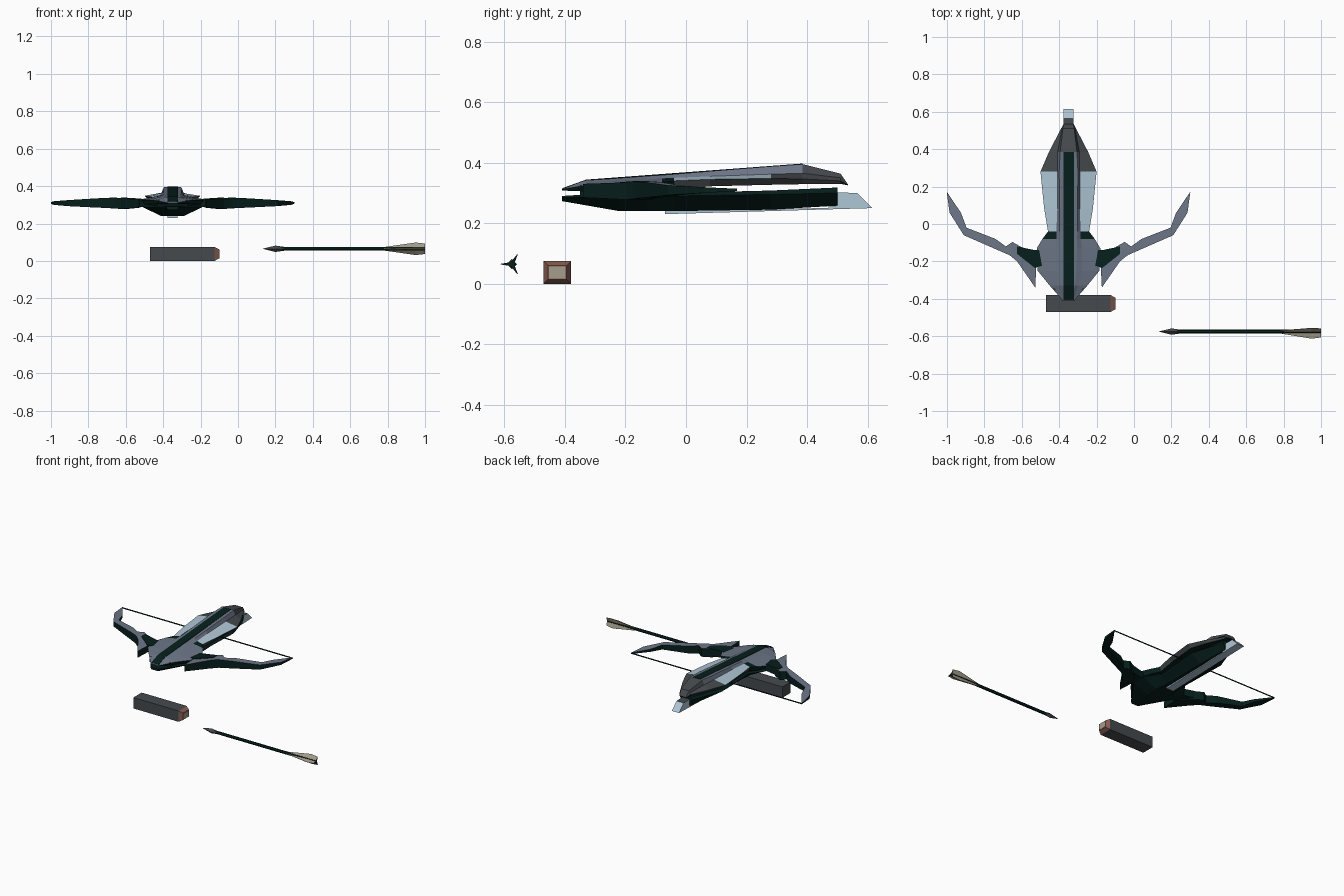
import bpy, bmesh, math
from mathutils import Vector

if "Cube" in bpy.data.objects:
    bpy.data.objects.remove(bpy.data.objects["Cube"])

CX = -0.35  # centre line of the crossbow


def material(name, r, g, b):
    m = bpy.data.materials.new(name)
    m.diffuse_color = (r, g, b, 1)
    m.use_nodes = True
    m.node_tree.nodes["Principled BSDF"].inputs["Base Color"].default_value = m.diffuse_color
    return m


MATS = [material("dark green", 0.002, 0.014, 0.012),
        material("slate", 0.150, 0.178, 0.240),
        material("light blue", 0.43, 0.57, 0.67),
        material("charcoal", 0.060, 0.068, 0.075),
        material("copper brown", 0.25, 0.114, 0.085),
        material("beige", 0.376, 0.337, 0.262)]
GREEN, SLATE, BLUE, COAL, COPPER, BEIGE = range(6)


def loft(name, rings, rule):
    """Skin closed rings, cap the ends, colour faces by rule(centre, normal)."""
    bm = bmesh.new()
    vs = [[bm.verts.new(p) for p in ring] for ring in rings]
    n = len(vs[0])
    for a, b in zip(vs, vs[1:]):
        for i in range(n):
            j = (i + 1) % n
            bm.faces.new((a[i], a[j], b[j], b[i]))
    bm.faces.new(vs[0])
    bm.faces.new(vs[-1])
    bmesh.ops.recalc_face_normals(bm, faces=bm.faces)
    bm.normal_update()
    me = bpy.data.meshes.new(name)
    for m in MATS:
        me.materials.append(m)
    for f in bm.faces:
        c = f.calc_center_median()
        f.material_index = rule(c, f.normal) if callable(rule) else rule
    bm.to_mesh(me)
    bm.free()
    ob = bpy.data.objects.new(name, me)
    bpy.context.collection.objects.link(ob)
    return ob


def body_rings(stations):
    """Each station: y, then (half width, z) pairs from top to bottom."""
    rings = []
    for y, *v in stations:
        half = list(zip(v[::2], v[1::2]))
        rings.append([(CX + x, y, z) for x, z in half] +
                     [(CX - x, y, z) for x, z in reversed(half)])
    return rings


def extrude_x(name, profile, x0, x1, rule):
    return loft(name, [[(x, y, z) for y, z in profile] for x in (x0, x1)], rule)


# Upper shell: slate, light blue side panels, charcoal rear and edges, dark waist
def shell_rule(c, n):
    off = abs(c.x - CX)
    if n.z < -0.1:
        return COAL if off > 0.05 and c.y > -0.05 else GREEN
    if c.y > 0.39 or (c.y > 0.29 and off > 0.07):
        return COAL
    if n.z < 0.25 and off > 0.08:
        return COAL
    if -0.08 < c.y < -0.03 and off > 0.08:
        return GREEN
    if 0 < c.y < 0.3 and off > 0.07:
        return BLUE
    return SLATE


loft("upper_shell", body_rings([
    (-.41, .02, .315, .025, .313, .03, .312, .025, .308),
    (-.33, .035, .342, .05, .335, .10, .325, .09, .305),
    (-.25, .04, .347, .07, .34, .165, .325, .15, .302),
    (-.13, .045, .356, .07, .345, .17, .33, .15, .302),
    (-.08, .046, .359, .065, .348, .14, .335, .13, .305),
    (-.04, .047, .362, .065, .350, .11, .34, .10, .31),
    (.08, .048, .372, .060, .355, .13, .345, .11, .322),
    (.28, .050, .388, .060, .362, .15, .348, .125, .327),
    (.385, .045, .395, .058, .365, .105, .346, .09, .329),
    (.51, .03, .364, .035, .35, .04, .34, .035, .33),
    (.535, .025, .328, .026, .327, .027, .326, .025, .325)]), shell_rule)

# Lower stock
loft("lower_stock", body_rings([
    (-.41, .03, .29, .032, .285, .025, .273),
    (-.22, .15, .302, .165, .29, .06, .24),
    (-.13, .15, .302, .165, .29, .06, .24),
    (-.04, .09, .30, .10, .29, .05, .24),
    (.28, .10, .308, .12, .295, .045, .245),
    (.50, .04, .318, .045, .30, .03, .258)]), GREEN)

# Core joining shell and stock at the front
extrude_x("front_core", [(-.35, .285), (-.35, .325), (-.05, .325), (-.05, .285)],
          CX - .08, CX + .08, GREEN)

# Bolt track: dark strip along the top
extrude_x("bolt_track", [(-.405, .317), (-.33, .344), (.385, .397),
                         (.385, .392), (-.33, .338), (-.405, .312)],
          CX - .028, CX + .028, GREEN)

# Light blue keel under the stock
extrude_x("under_keel", [(-.07, .23), (.615, .25), (.565, .30), (.48, .302), (.47, .25), (-.07, .245)],
          CX - .027, CX + .027, lambda c, n: COAL if n.z > 0.9 else BLUE)

# Limbs: front point, back point, z range; mirrored
LIMB = [(.178, -.34, .172, -.22, .285, .330),
        (.275, -.20, .24, -.13, .278, .335),
        (.305, -.175, .30, -.096, .280, .338),
        (.32, -.165, .335, -.12, .282, .338),
        (.40, -.13, .39, -.08, .285, .335),
        (.56, -.06, .545, -.02, .293, .325),
        (.636, .06, .575, .06, .300, .319),
        (.651, .168, .648, .168, .306, .314)]
for side, s in (("right", 1), ("left", -1)):
    rings = []
    for ax, ay, bx, by, z0, z1 in LIMB:
        rings.append([(CX + s * ax, ay, z0), (CX + s * bx, by, z0),
                      (CX + s * bx, by, z1), (CX + s * ax, ay, z1)])
    loft(side + "_limb", rings, lambda c, n: SLATE if n.z > 0.5 else GREEN)
    # Dark clamp wedge between limb and body, narrowing outwards
    loft(side + "_limb_clamp", [
        [(CX + s * x, y0, .288), (CX + s * x, y1, .288), (CX + s * x, y1, z), (CX + s * x, y0, z)]
        for x, y0, y1, z in ((.10, -.21, -.14, .325), (.18, -.235, -.14, .334), (.275, -.16, -.12, .340))],
        GREEN)

# Bow string: flat thin band
extrude_x("bow_string", [(.165, .306), (.165, .314), (.167, .314), (.167, .306)],
          CX - .649, CX + .649, GREEN)

# Loose bolt
BY, BZ = -.575, .065


def round_x(name, pairs, sides, rule):
    loft(name, [[(x, BY + r * math.cos(math.tau * i / sides), BZ + r * math.sin(math.tau * i / sides))
                 for i in range(sides)] for x, r in pairs], rule)


round_x("bolt_shaft", [(.22, .010), (1.0, .010)], 6, GREEN)
round_x("bolt_head", [(.135, .001), (.20, .017), (.25, .010)], 4, COAL)
# Wedge-shaped fins, thick at the root, with dark rear ends
for k in range(3):
    a = math.pi + k * math.tau / 3
    d = Vector((0, math.cos(a), math.sin(a)))
    t = Vector((0, -math.sin(a), math.cos(a)))
    rings = []
    for x, r in ((.78, .010), (.95, .038), (1.0, .032)):
        p = Vector((x, BY, BZ))
        rings.append([p + t * .007, p + d * r + t * .001, p + d * r - t * .001, p - t * .007])
    loft("bolt_fin_%d" % (k + 1), rings, lambda c, n: GREEN if n.x > 0.9 else BEIGE)


# Magazine box with bevelled copper end and beige plate
def box_ring(x, m):
    return [(x, -.47 + m, m), (x, -.38 - m, m), (x, -.38 - m, .075 - m), (x, -.47 + m, .075 - m)]


loft("magazine_box", [box_ring(-.47, 0), box_ring(-.125, 0)], COAL)
loft("magazine_cap", [box_ring(-.125, 0), box_ring(-.10, .014)], COPPER)
loft("magazine_plate", [box_ring(-.101, .018), box_ring(-.098, .018)], BEIGE)
